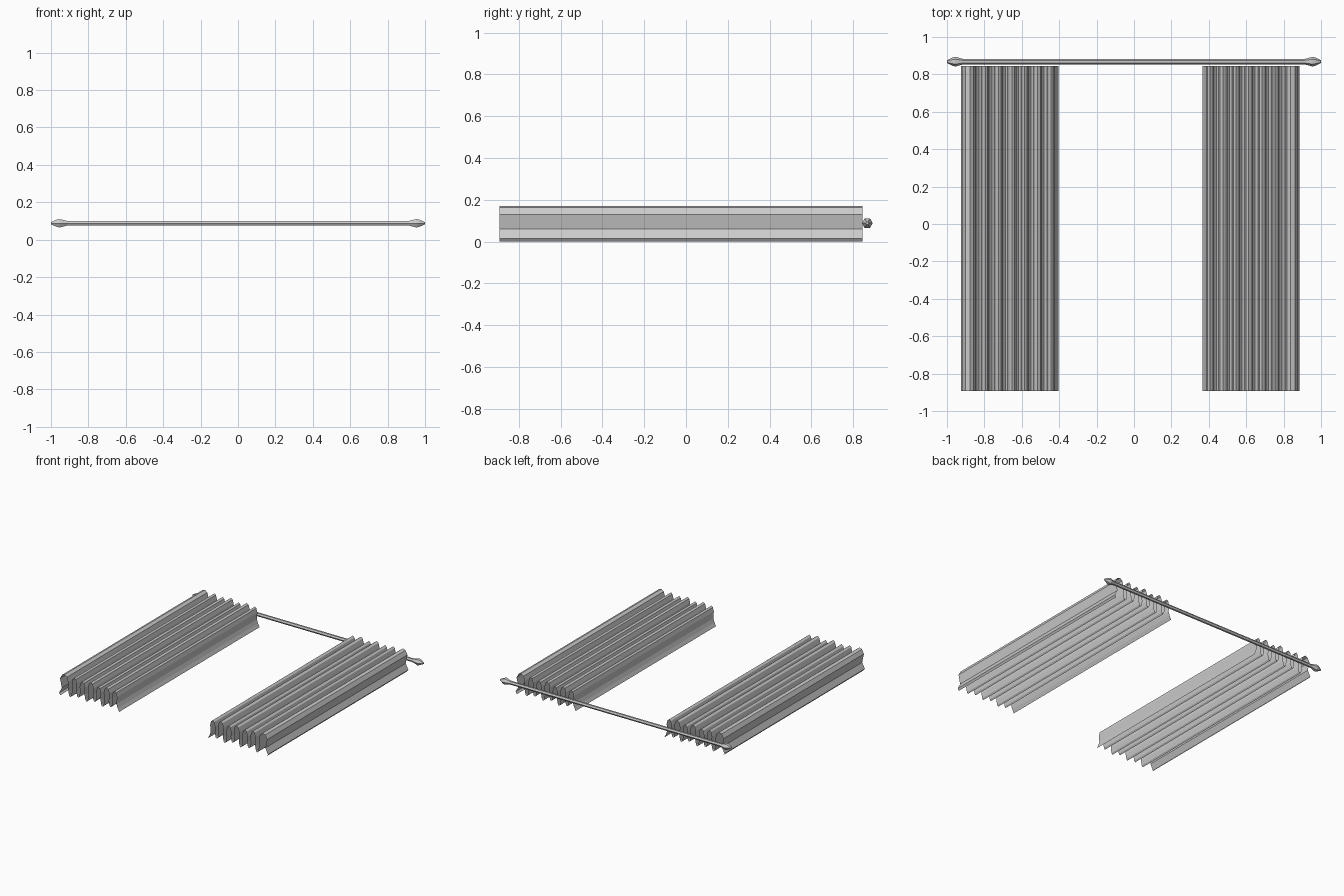
import bpy
import math

cube = bpy.data.objects.get("Cube")
if cube:
    bpy.data.objects.remove(cube)

grey = bpy.data.materials.new("plain grey")
grey.use_nodes = True
colour = (0.6, 0.6, 0.6, 1)
grey.diffuse_color = colour
grey.node_tree.nodes["Principled BSDF"].inputs["Base Color"].default_value = colour


def make_object(name, verts, faces):
    mesh = bpy.data.meshes.new(name)
    mesh.from_pydata(verts, [], faces)
    mesh.materials.append(grey)
    obj = bpy.data.objects.new(name, mesh)
    bpy.context.collection.objects.link(obj)
    return obj


def pleat_profile():
    """Cross-section of the gathered cloth, from the inner to the outer edge."""
    # crest: centre x, height, half width; trough after it: centre x, height
    crests = [(0.405, 0.155, 0.021), (0.475, 0.165, 0.024), (0.545, 0.15, 0.02),
              (0.612, 0.168, 0.023), (0.685, 0.155, 0.022), (0.755, 0.165, 0.02)]
    troughs = [(0.44, 0.02), (0.51, 0.005), (0.578, 0.025),
               (0.648, 0.008), (0.72, 0.02), (0.79, 0.006)]
    points = [(0.365, 0.004), (0.378, 0.03), (0.388, 0.06)]
    for (cx, top, half), (tx, low) in zip(crests, troughs):
        points += [(cx - half, top - 0.04), (cx - half * 0.6, top - 0.01),
                   (cx, top), (cx + half * 0.6, top - 0.012),
                   (cx + half, top - 0.045)]
        points += [(tx - 0.016, low + 0.045), (tx - 0.009, low + 0.01),
                   (tx, low), (tx + 0.009, low + 0.01), (tx + 0.016, low + 0.045)]
    # outermost fold with its flared hem
    points += [(0.808, 0.12), (0.818, 0.155), (0.838, 0.17), (0.86, 0.162),
               (0.877, 0.13), (0.862, 0.06), (0.885, 0.015), (0.874, 0.0)]
    return points


def make_curtain(name, side):
    profile = pleat_profile()
    verts = []
    for x, z in profile:
        px = x if side > 0 else -0.04 - x
        verts += [(px, -0.893, z), (px, 0.845, z)]
    faces = []
    for i in range(0, len(verts) - 2, 2):
        face = (i, i + 2, i + 3, i + 1)
        faces.append(face if side > 0 else face[::-1])
    return make_object(name, verts, faces)


def make_turned(name, stations, sides=6):
    """Closed solid turned around the rod's axis from (x, radius) stations."""
    verts = []
    for x, r in stations:
        for k in range(sides):
            a = 2 * math.pi * k / sides
            verts.append((x, 0.868 + r * math.cos(a), 0.088 + r * math.sin(a)))
    faces = [tuple(range(sides))[::-1]]
    for j in range(len(stations) - 1):
        for k in range(sides):
            n = (k + 1) % sides
            a, b = j * sides, (j + 1) * sides
            faces.append((a + k, a + n, b + n, b + k))
    last = (len(stations) - 1) * sides
    faces.append(tuple(last + k for k in range(sides)))
    # stations run along +x, so turn the faces to point outwards
    return make_object(name, verts, [f[::-1] for f in faces])


# Cloth panels
make_curtain("left_curtain", 1)
make_curtain("right_curtain", -1)

# Rod and pointed finials
make_turned("curtain_rod", [(-0.92, 0.014), (0.92, 0.014)])
tip = [(0.91, 0.014), (0.93, 0.019), (0.955, 0.026), (0.97, 0.022), (1.0, 0.007)]
make_turned("left_finial", tip)
make_turned("right_finial", [(-x, r) for x, r in reversed(tip)])
